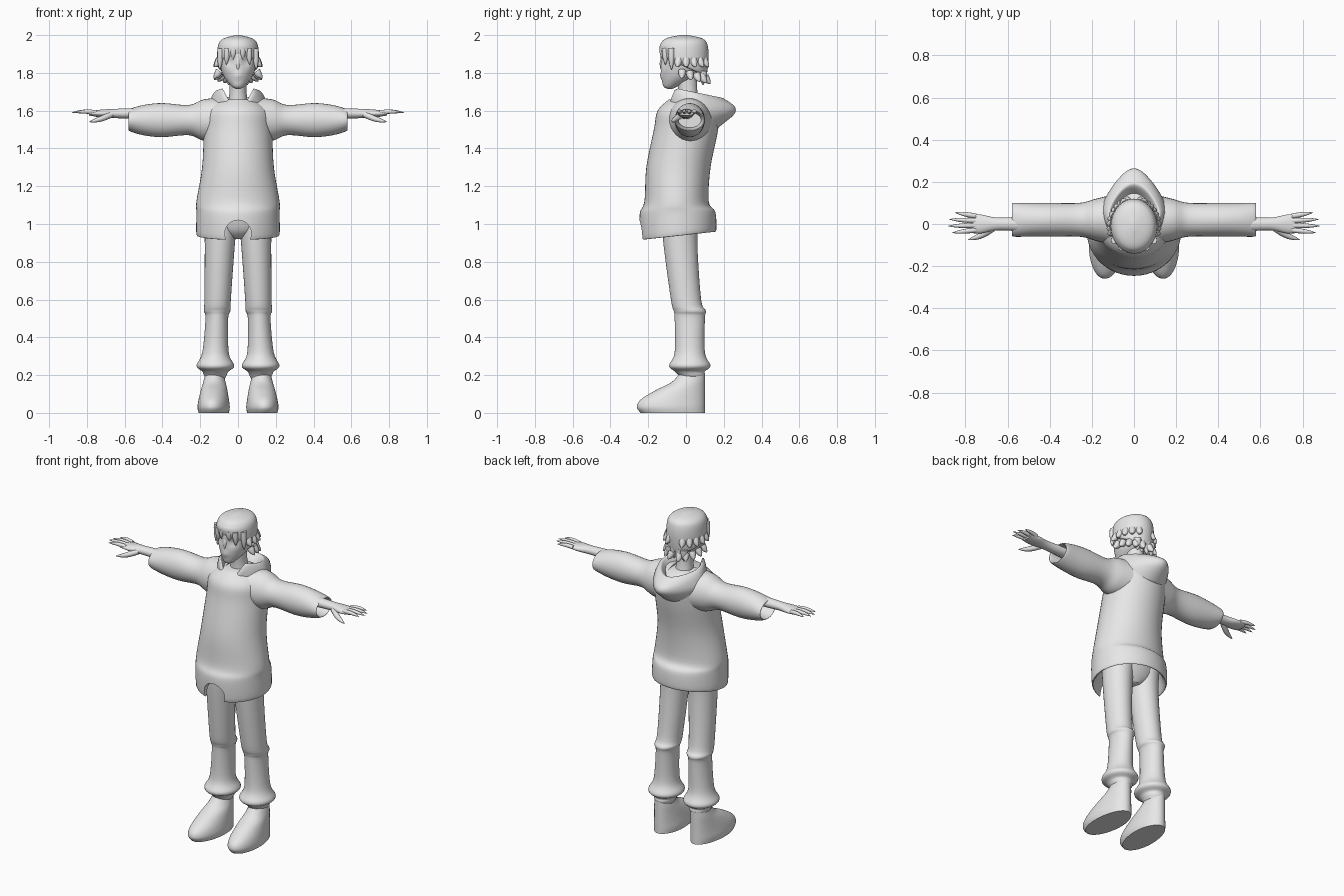
import bpy, bmesh, math
from mathutils import Vector

if "Cube" in bpy.data.objects:
    bpy.data.objects.remove(bpy.data.objects["Cube"], do_unlink=True)

shade = (0.8, 0.8, 0.8, 1)
grey = bpy.data.materials.new("plain_grey")
grey.use_nodes = True
grey.diffuse_color = shade
grey.node_tree.nodes["Principled BSDF"].inputs["Base Color"].default_value = shade


def smooth_rows(rows, steps=5):
    """Smooth curve through the section values."""
    dense = []
    last = len(rows) - 1
    for i in range(last):
        before, here, there, after = rows[max(0, i - 1)], rows[i], rows[i + 1], rows[min(last, i + 2)]
        for s in range(steps):
            t = s / steps
            dense.append([b + t / 2 * (c - a + t * (2 * a - 5 * b + 4 * c - d + t * (3 * (b - c) + d - a)))
                          for a, b, c, d in zip(before, here, there, after)])
    dense.append(rows[last])
    return dense


def circle(count):
    angles = [math.tau * k / count for k in range(count)]
    return [(math.cos(a), math.sin(a)) for a in angles]


def skin(name, rings, mirror):
    """Join rings of points into one capped smooth surface."""
    bm = bmesh.new()
    loops = [[bm.verts.new(point) for point in ring] for ring in rings]
    for low, high in zip(loops, loops[1:]):
        for i in range(len(low)):
            bm.faces.new((low[i - 1], low[i], high[i], high[i - 1]))
    bm.faces.new(loops[0])
    bm.faces.new(loops[-1])
    bmesh.ops.recalc_face_normals(bm, faces=bm.faces)
    mesh = bpy.data.meshes.new(name)
    bm.to_mesh(mesh)
    bm.free()
    mesh.materials.append(grey)
    part = bpy.data.objects.new(name, mesh)
    bpy.context.collection.objects.link(part)
    if mirror:
        part.modifiers.new("other_side", "MIRROR")
    bpy.ops.object.select_all(action="DESELECT")
    part.select_set(True)
    bpy.context.view_layer.objects.active = part
    bpy.ops.object.shade_smooth_by_angle(angle=math.radians(50))
    return part


def upright(name, rows, x=0, warp=None, mirror=False):
    """Stacked sections: height, half width, half depth, centre y."""
    rings = []
    for z, width, depth, y in smooth_rows(rows):
        ring = [Vector((x + width * c, y + depth * s, z)) for c, s in circle(48)]
        if warp:
            for point in ring:
                warp(point)
        rings.append(ring)
    return skin(name, rings, mirror)


def limb(name, rows, y, z):
    """Mirrored arm sections: x, half depth, half height."""
    rings = [[(x, y + depth * c, z + height * s) for c, s in circle(32)]
             for x, depth, height in smooth_rows(rows)]
    return skin(name, rings, True)


def taper(name, start, end, radius, bend=(0, 0, 0), mirror=True):
    """Bent tube narrowing to a rounded tip."""
    start, end, bend = Vector(start), Vector(end), Vector(bend)
    turn = (end - start).to_track_quat("Z", "Y")
    rings = []
    for k in range(9):
        t = k / 8
        centre = start.lerp(end, t) + bend * math.sin(math.pi * t)
        size = radius * (1.02 - t ** 3)
        rings.append([centre + turn @ Vector((size * c, size * s, 0)) for c, s in circle(10)])
    skin(name, rings, mirror)


# Sweater body: the lower edge folds inward and dips at the front
def hem_dip(p):
    p.z += p.y * max(0, 1.1 - p.z) * 0.7


body = upright("sweater_body", [
    (1.04, .18, .15, -.04), (.96, .2, .18, -.04), (.95, .22, .2, -.04), (1.06, .22, .2, -.045),
    (1.12, .22, .17, -.05), (1.3, .19, .17, -.04), (1.5, .18, .17, 0),
    (1.6, .17, .16, .01), (1.66, .09, .09, 0)], warp=hem_dip)

# Arched notch in the front hem
bpy.ops.mesh.primitive_cylinder_add(vertices=40, radius=.07, depth=.2,
                                    location=(0, -.23, .95), rotation=(math.pi / 2, 0, 0))
cutter = bpy.context.object
cutter.name = "hem_notch_cutter"
cutter.hide_render = True
cutter.hide_viewport = True
notch = body.modifiers.new("hem_notch", "BOOLEAN")
notch.operation = "DIFFERENCE"
notch.object = cutter

# Puffy sleeves with hollow cuffs
limb("sleeves", [
    (.06, .13, .12), (.18, .1, .11), (.26, .08, .08), (.4, .08, .09), (.5, .08, .08),
    (.57, .08, .06), (.57, .07, .05), (.5, .06, .04)], y=.02, z=1.55)


# Hood: narrow at the back, sloping rearward, open at the throat
def hood_shape(p):
    rise = max(0, p.z - 1.5)
    p.z -= rise * p.y
    p.x *= 1 - 2 * max(0, p.y - .06)
    if p.y < 0:
        p.z -= .5 * rise * max(0, 1 - (p.x / .08) ** 2)


upright("hood", [
    (1.51, .13, .11, .06), (1.6, .16, .17, .08), (1.66, .15, .18, .08), (1.7, .13, .15, .06),
    (1.7, .11, .13, .05), (1.62, .07, .09, .04)], warp=hood_shape)


# Trousers with gathered ankles, leaning together at the top
def lean_in(p):
    p.x -= .04 * max(0, p.z - .3)


upright("trouser_legs", [
    (1.05, .09, .1, -.03), (.9, .08, .09, -.03), (.6, .07, .08, 0), (.54, .07, .085, .02),
    (.5, .06, .08, .02), (.32, .07, .08, .02), (.25, .1, .11, .02), (.22, .07, .08, .02),
    (.2, .06, .07, .03), (.18, .05, .06, .03)], x=.12, warp=lean_in, mirror=True)
upright("trouser_seat", [(.92, .04, .05, -.02), (.97, .14, .09, -.03), (1.08, .18, .12, -.03)])


# Shoes, toes turned outward
def toe_out(p):
    p.x -= .05 * min(0, p.y)


upright("shoes", [
    (0, .08, .17, -.07), (.03, .085, .18, -.08), (.07, .08, .17, -.07), (.12, .07, .13, -.03),
    (.16, .06, .09, .01), (.2, .05, .07, .03)], x=.125, warp=toe_out, mirror=True)

# Forearms, palms, fingers and thumbs
limb("hands", [(.48, .04, .03), (.64, .03, .025), (.73, .045, .02), (.79, .04, .01)], y=0, z=1.585)
for i, finger in enumerate(("index", "middle", "ring", "little")):
    spread = i - 1.3
    taper(finger + "_fingers", (.75, .022 * spread, 1.59),
          (.885 - .012 * spread ** 2, .032 * spread, 1.59), .012, bend=(0, 0, .005))
taper("thumbs", (.67, -.02, 1.58), (.79, -.076, 1.54), .016, bend=(0, -.008, -.005))


# Head, with sunken eye sockets and a raised mouth
def face_shape(p):
    if p.y < -.04:
        socket = ((abs(p.x) - .043) ** 2 + (p.z - 1.86) ** 2) / .024 ** 2
        mouth = (p.x / .025) ** 2 + ((p.z - 1.785) / .015) ** 2
        p.y += .018 * math.exp(-socket) - .009 * math.exp(-mouth)


upright("neck", [(1.6, .06, .06, .02), (1.7, .045, .05, .01), (1.82, .05, .06, 0)])
upright("head", [
    (1.715, .01, .01, -.085), (1.73, .035, .04, -.08), (1.79, .08, .1, -.03),
    (1.87, .1, .12, -.015), (1.93, .1, .115, -.01), (1.97, .08, .09, -.01)], warp=face_shape)
taper("nose", (0, -.115, 1.89), (0, -.13, 1.81), .014, bend=(0, -.005, 0), mirror=False)


# Hair cap, cut lower toward the nape
def nape_slope(p):
    p.z -= p.y * 3.5 * max(0, 1.96 - p.z)


upright("hair_cap", [
    (1.83, .09, .1, -.01), (1.84, .11, .12, -.01), (1.91, .11, .13, -.01), (1.96, .1, .12, -.01),
    (1.985, .07, .09, -.01), (2, .01, .02, -.01)], warp=nape_slope)

# Locks flicking out around the sides and back, in two tiers
for tier in range(2):
    for k in range(5):
        a = math.radians(20 * k + 10 * tier - 15)
        out = Vector((math.cos(a), math.sin(a), 0))
        root = Vector((.1 * out.x, .115 * out.y - .01, 1.87 - .06 * tier - .03 * tier * max(0, out.y)))
        taper("hair_locks", root, root + out * .03 - Vector((0, 0, .04)), .02, bend=out * -.004)

# Fringe over the brow and locks down the nape
for k in range(3):
    x = .022 + .035 * k
    y = -.12 * math.sqrt(1 - (x / .115) ** 2) - .005
    taper("fringe_locks", (x, y, 1.93), (x + .005, y, 1.87 - .028 * k), .017)
for x in (.018, .05):
    taper("nape_locks", (x, .09, 1.81), (x, .09, 1.735), .022)
